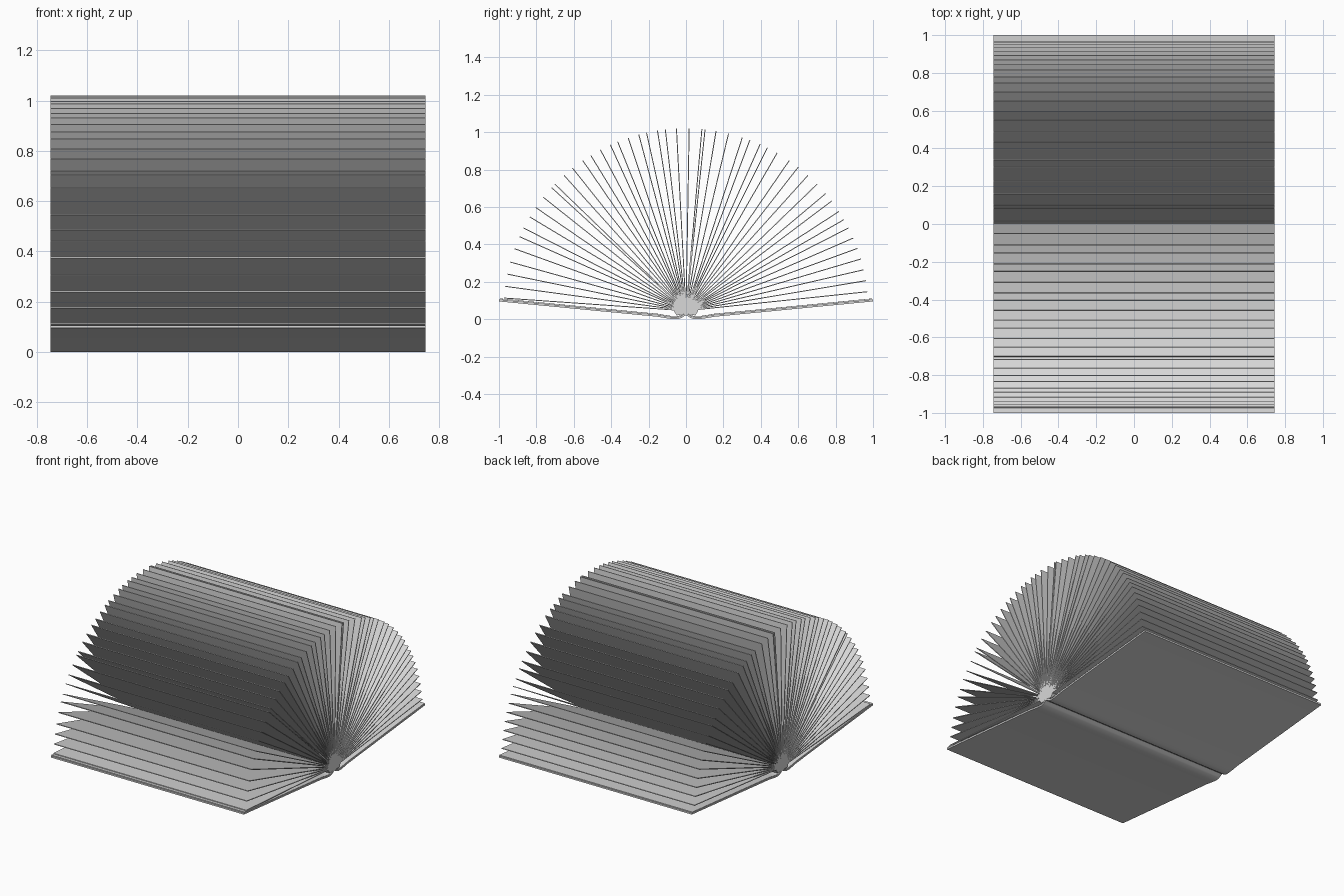
import bpy
import bmesh
from math import radians
from mathutils import Vector, Matrix

cube = bpy.data.objects.get("Cube")
if cube:
    bpy.data.objects.remove(cube, do_unlink=True)

HALF_WIDTH = 0.745
HUB = Vector((0, 0, 0.045))
PAGE_REACH = 0.975
PAGE_THICK = 0.005

paper = bpy.data.materials.new("light grey")
paper.use_nodes = True
GREY = (0.69, 0.69, 0.69, 1)
paper.diffuse_color = GREY
paper.node_tree.nodes["Principled BSDF"].inputs["Base Color"].default_value = GREY


def add_prism(bm, outline):
    """Extrude a closed side outline of (y, z) points across the width."""
    near = [bm.verts.new((-HALF_WIDTH, y, z)) for y, z in outline]
    face = bm.faces.new(near)
    moved = bmesh.ops.extrude_face_region(bm, geom=[face])["geom"]
    far = [v for v in moved if isinstance(v, bmesh.types.BMVert)]
    bmesh.ops.translate(bm, verts=far, vec=(2 * HALF_WIDTH, 0, 0))


def ribbon(path, thick):
    """Closed outline of a strip that lies on top of a path."""
    return path + [(y, z + thick) for y, z in reversed(path)]


def finish(name, bm, smooth=False):
    bmesh.ops.recalc_face_normals(bm, faces=bm.faces)
    mesh = bpy.data.meshes.new(name)
    bm.to_mesh(mesh)
    bm.free()
    mesh.materials.append(paper)
    obj = bpy.data.objects.new(name, mesh)
    bpy.context.collection.objects.link(obj)
    if smooth:
        bpy.ops.object.select_all(action="DESELECT")
        obj.select_set(True)
        bpy.context.view_layer.objects.active = obj
        bpy.ops.object.shade_smooth_by_angle(angle=radians(35))
    return obj


# Open cover: two boards that curl up to the spine groove
half = [(1, 0.095), (0.15, 0.013), (0.11, 0.006), (0.075, 0.001),
        (0.045, 0), (0.022, 0.008), (0.007, 0.018)]
cover_path = half + [(0, 0.021)] + [(-y, z) for y, z in reversed(half)]
bm = bmesh.new()
add_prism(bm, ribbon(cover_path, 0.011))
finish("cover", bm, smooth=True)

# Endpapers lying just above each board
for name, side in (("front_endpaper", -1), ("back_endpaper", 1)):
    path = [(side * y * 0.995, z + 0.013) for y, z in half]
    bm = bmesh.new()
    add_prism(bm, ribbon(path, 0.003))
    finish(name, bm, smooth=True)

# Fanned pages, with uneven gaps; angles are measured from each board
FRONT = [4, 7.7, 11.6, 15.5, 19.9, 24, 27, 31, 34.5, 38.5, 42.5, 44, 48, 51.5,
         55.5, 58.5, 62, 65.5, 68, 71.5, 75, 77.5, 81, 83.5, 87]
BACK = [6, 9.5, 13, 16.5, 20, 23.5, 27, 30, 33, 37, 40, 44, 48, 52, 55.5, 60,
        63.5, 66, 69.5, 72, 76.5, 80.5, 84, 85, 89]
bm = bmesh.new()
for angle in [180 - a for a in FRONT] + BACK:
    turn = Matrix.Rotation(radians(angle), 3, "X")
    t = PAGE_THICK / 2
    flat = [(0.01, -t), (PAGE_REACH, -t), (PAGE_REACH, t), (0.01, t)]
    corners = [HUB + turn @ Vector((0, r, h)) for r, h in flat]
    add_prism(bm, [(c.y, c.z) for c in corners])
finish("pages", bm)

# Bound core where the pages meet
bm = bmesh.new()
arc = [HUB + Matrix.Rotation(radians(a), 3, "X") @ Vector((0, 0.065, 0))
       for a in range(0, 181, 20)]
add_prism(bm, [(c.y, c.z) for c in arc] + [(-0.05, 0.02), (0, 0.03), (0.05, 0.02)])
finish("binding", bm)
